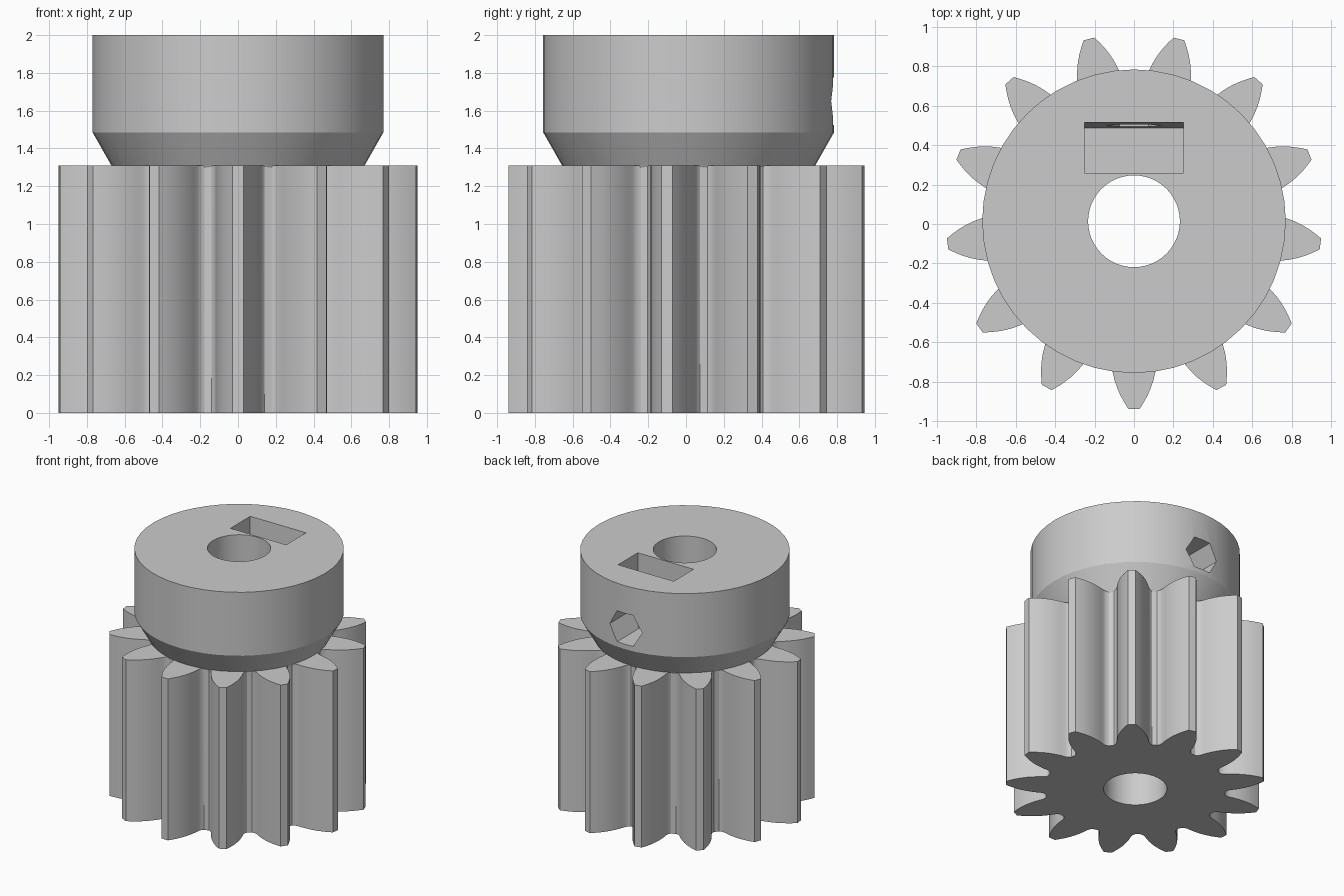
import bpy, bmesh, math

if "Cube" in bpy.data.objects:
    bpy.data.objects.remove(bpy.data.objects["Cube"])

CY = 0.014           # axis offset in y (odd tooth count)
TEETH = 13
GEAR_TOP = 1.31

grey = bpy.data.materials.new("plain_grey")
grey.diffuse_color = (0.6, 0.6, 0.6, 1)
grey.use_nodes = True
grey.node_tree.nodes["Principled BSDF"].inputs["Base Color"].default_value = grey.diffuse_color


def loft(name, loops):
    """Closed solid through stacked vertex loops of equal length."""
    bm = bmesh.new()
    rings = [[bm.verts.new(p) for p in loop] for loop in loops]
    n = len(rings[0])
    for a, b in zip(rings, rings[1:]):
        for i in range(n):
            j = (i + 1) % n
            bm.faces.new((a[i], a[j], b[j], b[i]))
    bm.faces.new(rings[0][::-1])
    bm.faces.new(rings[-1])
    bmesh.ops.recalc_face_normals(bm, faces=bm.faces)
    me = bpy.data.meshes.new(name)
    bm.to_mesh(me)
    bm.free()
    me.materials.append(grey)
    ob = bpy.data.objects.new(name, me)
    bpy.context.collection.objects.link(ob)
    return ob


def ring(r, z, n=48):
    return [(r * math.cos(2 * math.pi * i / n), CY + r * math.sin(2 * math.pi * i / n), z)
            for i in range(n)]


def combine(target, other, operation):
    """Apply a boolean and discard the helper."""
    other.hide_render = True
    mod = target.modifiers.new("cut", 'BOOLEAN')
    mod.operation = operation
    mod.solver = 'EXACT'
    mod.object = other
    bpy.context.view_layer.objects.active = target
    bpy.ops.object.modifier_apply(modifier=mod.name)
    bpy.data.objects.remove(other)


# Toothed body: half a tooth as (degrees from tooth centre, radius), mirrored and repeated
half = [(1.7, 0.953), (3.0, 0.922), (4.3, 0.89), (5.6, 0.855), (6.9, 0.815), (8.0, 0.775),
        (9.0, 0.735), (9.7, 0.70), (10.7, 0.677), (12.2, 0.664)]
tooth = [(-a, r) for a, r in reversed(half)] + half
outline = []
for k in range(TEETH):
    for a, r in tooth:
        t = math.radians(-90 + k * 360 / TEETH + a)
        outline.append((r * math.cos(t), CY + r * math.sin(t)))
gear = loft("pinion_gear", [[(x, y, z) for x, y in outline] for z in (0, GEAR_TOP)])

# Hub with conical neck, its foot sunk into the toothed body
hub = loft("hub", [ring(0.653, 1.28), ring(0.77, 1.485), ring(0.77, 2.0)])
combine(gear, hub, 'UNION')

# Shaft bore
combine(gear, loft("bore_cutter", [ring(0.233, -0.1), ring(0.233, 2.1)]), 'DIFFERENCE')


# Nut slot from the top, outer wall slightly tapered
def slot(z, y1):
    return [(-0.25, 0.26, z), (0.25, 0.26, z), (0.25, y1, z), (-0.25, y1, z)]


combine(gear, loft("slot_cutter", [slot(1.4, 0.488), slot(2.1, 0.519)]), 'DIFFERENCE')

# Six-sided set screw hole from the back into the bore
hexes = [[(0.145 * math.cos(i * math.pi / 3), y, 1.65 + 0.145 * math.sin(i * math.pi / 3))
          for i in range(6)] for y in (0.1, 1.0)]
combine(gear, loft("screw_cutter", hexes), 'DIFFERENCE')

# Smooth curved sides, crisp edges
bpy.ops.object.select_all(action='DESELECT')
gear.select_set(True)
bpy.context.view_layer.objects.active = gear
bpy.ops.object.shade_smooth_by_angle(angle=math.radians(27))
